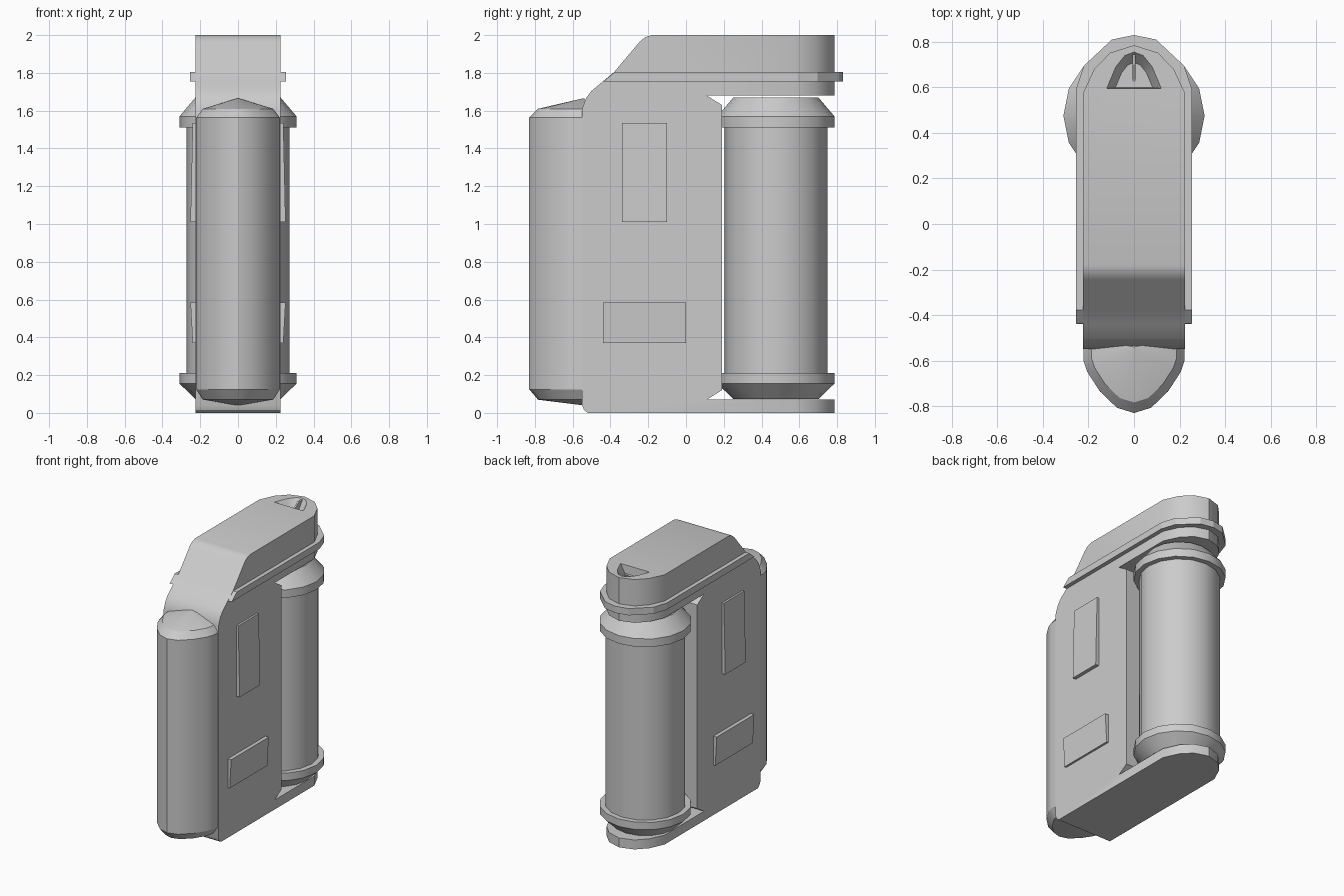
import bpy, bmesh, math
from mathutils import Vector

if "Cube" in bpy.data.objects:
    bpy.data.objects.remove(bpy.data.objects["Cube"])


def finish(name, bm):
    bmesh.ops.recalc_face_normals(bm, faces=bm.faces)
    me = bpy.data.meshes.new(name)
    bm.to_mesh(me)
    bm.free()
    ob = bpy.data.objects.new(name, me)
    bpy.context.collection.objects.link(ob)
    return ob


def loft(name, rings):
    """Skin a list of closed rings (lists of 3D points) and cap both ends."""
    bm = bmesh.new()
    vs = [[bm.verts.new(p) for p in r] for r in rings]
    n = len(rings[0])
    for a, b in zip(vs, vs[1:]):
        for i in range(n):
            j = (i + 1) % n
            bm.faces.new((a[i], a[j], b[j], b[i]))
    bm.faces.new(vs[0])
    bm.faces.new(vs[-1])
    return finish(name, bm)


def stack(name, outline, levels, cx=0, cy=0):
    """Plan outline scaled about (cx, cy) at each (scale, z) level."""
    return loft(name, [[(cx + (x - cx) * s, cy + (y - cy) * s, z) for x, y in outline]
                       for s, z in levels])


def mirrored(half):
    """Close a plan outline given from its x=0 point outward."""
    return half + [(-x, y) for x, y in reversed(half) if x > 0]


def activate(ob):
    bpy.ops.object.select_all(action='DESELECT')
    ob.select_set(True)
    bpy.context.view_layer.objects.active = ob


def boolean(ob, cutter, op):
    m = ob.modifiers.new("cut", 'BOOLEAN')
    m.object, m.operation, m.solver = cutter, op, 'EXACT'
    activate(ob)
    bpy.ops.object.modifier_apply(modifier=m.name)
    bpy.data.objects.remove(cutter)


def smooth(ob):
    activate(ob)
    bpy.ops.object.shade_smooth_by_angle(angle=math.radians(30))


# C-shaped body: side profile, rear ends rounded in plan
profile = [(-.52, 0), (.8, 0), (.8, .07), (.11, .07), (.19, .12), (.19, 1.63), (.11, 1.68),
           (.8, 1.68), (.8, 2), (-.18, 2), (-.215, 1.99), (-.245, 1.965), (-.38, 1.805),
           (-.44, 1.755), (-.5, 1.705), (-.53, 1.665), (-.55, 1.61), (-.55, .04), (-.54, .015)]
body = loft("body", [[(x, y, z) for y, z in profile] for x in (-.225, .225)])
plan = mirrored([(0, .785), (.105, .752), (.175, .68), (.225, .57), (.225, -.9)])
wide = [(x * 1.2 if y < .5 else x, y) for x, y in plan]
wide = mirrored([(0, .785), (.105, .752), (.175, .68), (.226, .57), (.3, .4), (.3, -.9)])
boolean(body, stack("plan_cutter", wide, [(1, -.1), (1, 2.1)]), 'INTERSECT')

# Arched recess in the top, with a small centre fin
arch = mirrored([(0, .755), (.04, .74), (.08, .69), (.12, .595)])
boolean(body, stack("recess_cutter", arch, [(1.1, 2.01), (1, 2.0), (.68, 1.94)], cy=.61), 'DIFFERENCE')
smooth(body)
loft("recess_fin", [[(x, .61, 1.93), (x, .745, 1.93), (x, .745, 1.995), (x, .70, 1.99)]
                    for x in (-.006, .006)])

# Trim band around the top, front end following the slope
band = mirrored([(0, .83), (.097, .81), (.22, .695), (.255, .59), (.255, -.4)])
loft("trim_band", [[(x, y if y > 0 else front, z) for x, y in band]
                   for front, z in ((-.437, 1.755), (-.377, 1.805))])

# Rounded front column with bevelled, peaked ends
col = mirrored([(0, -.83), (.075, -.807), (.15, -.735), (.205, -.65), (.222, -.6), (.222, -.5)])
smooth(stack("front_column", col, [(.02, .04), (.84, .07), (1, .125), (1, 1.563),
                                   (.84, 1.61), (.02, 1.665)], cy=-.54))

# Rear canister: barrel plus mirrored rims with conical ends
ring = [(math.cos(k * math.pi / 8), .476 + math.sin(k * math.pi / 8)) for k in range(16)]
smooth(stack("canister_barrel", ring, [(.272, .18), (.272, 1.55)], cy=.476))
for name, levels in (("canister_top_rim", [(.31, 1.51), (.31, 1.57), (.225, 1.67)]),
                     ("canister_bottom_rim", [(.31, .21), (.31, .155), (.225, .073)])):
    smooth(stack(name, ring, levels, cy=.476))

# Raised side panels, slightly wedge-shaped
for side, s in (("right", 1), ("left", -1)):
    for name, y0, y1, z0, z1, low, high in (("upper", -.34, -.10, 1.01, 1.535, .252, .240),
                                            ("lower", -.44, 0, .37, .585, .240, .252)):
        loft(f"{side}_{name}_panel",
             [[(s * .21, y, z0), (s * low, y, z0), (s * high, y, z1), (s * .21, y, z1)]
              for y in (y0, y1)])
